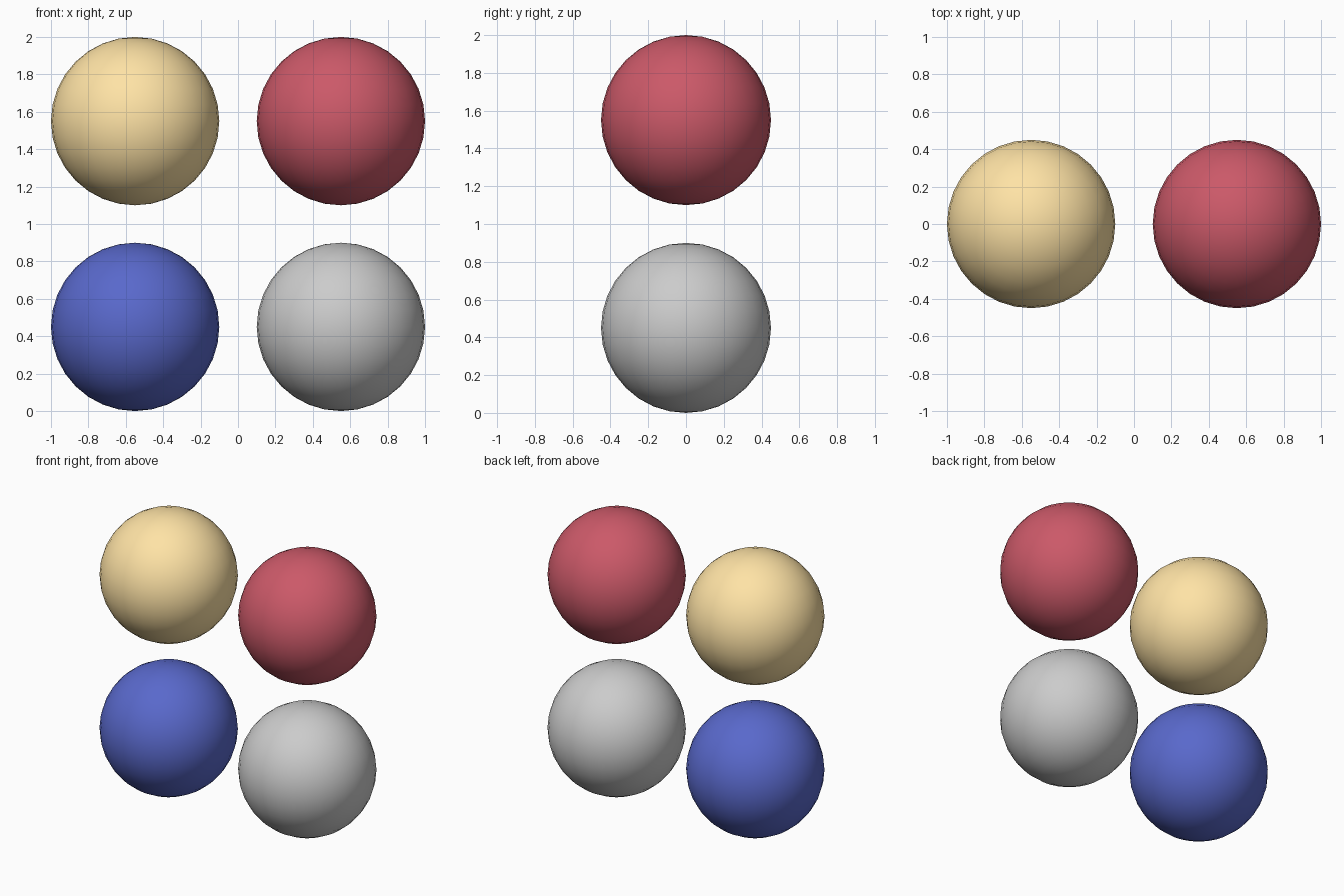
import bpy

if "Cube" in bpy.data.objects:
    bpy.data.objects.remove(bpy.data.objects["Cube"])

RADIUS = 0.45
OFFSET = 0.55


def ball(name, x, z, color=None):
    bpy.ops.mesh.primitive_uv_sphere_add(segments=32, ring_count=16,
                                         radius=RADIUS, location=(x, 0, z))
    obj = bpy.context.object
    obj.name = name
    bpy.ops.object.shade_smooth()
    if color:
        mat = bpy.data.materials.new(name + "_paint")
        mat.diffuse_color = (*color, 1)
        mat.use_nodes = True
        mat.node_tree.nodes["Principled BSDF"].inputs["Base Color"].default_value = mat.diffuse_color
        obj.data.materials.append(mat)


# Two-by-two upright grid of balls
low, high = RADIUS, RADIUS + 2 * OFFSET
ball("yellow_ball", -OFFSET, high, (1.0, 0.77, 0.38))
ball("red_ball", OFFSET, high, (0.6, 0.1, 0.14))
ball("blue_ball", -OFFSET, low, (0.1, 0.14, 0.6))
ball("grey_ball", OFFSET, low)
